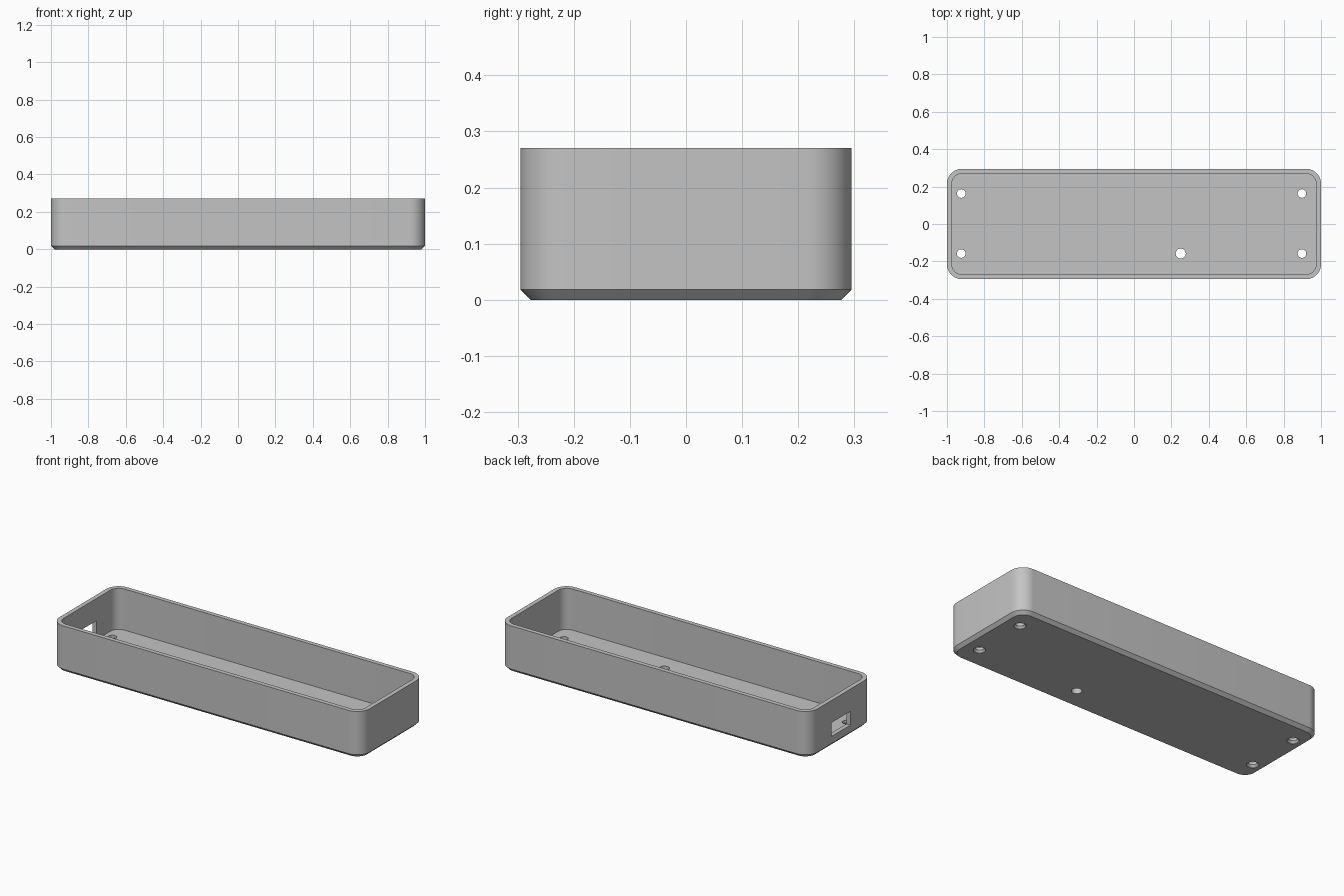
import bpy
import bmesh
from math import cos, sin, pi

if "Cube" in bpy.data.objects:
    bpy.data.objects.remove(bpy.data.objects["Cube"], do_unlink=True)

HALF_X, HALF_Y, HEIGHT = 1.0, 0.295, 0.27
WALL, FLOOR, CHAMFER, RADIUS = 0.026, 0.03, 0.018, 0.08

grey = bpy.data.materials.new("grey plastic")
grey.use_nodes = True
colour = (0.55, 0.55, 0.55, 1)
grey.diffuse_color = colour
grey.node_tree.nodes["Principled BSDF"].inputs["Base Color"].default_value = colour


def rounded_rect(inset, z, steps=12):
    """Ring of points around the case outline, moved inwards by inset."""
    r = RADIUS - inset
    cx, cy = HALF_X - RADIUS, HALF_Y - RADIUS
    ring = []
    for q, (sx, sy) in enumerate([(1, 1), (-1, 1), (-1, -1), (1, -1)]):
        for i in range(steps + 1):
            a = (q + i / steps) * pi / 2
            ring.append((sx * cx + r * cos(a), sy * cy + r * sin(a), z))
    return ring


def circle(x, y, r, z, sides=32):
    return [(x + r * cos(2 * pi * i / sides), y + r * sin(2 * pi * i / sides), z)
            for i in range(sides)]


def loft(name, rings):
    """Closed solid through a list of rings, capped at both ends."""
    bm = bmesh.new()
    loops = [[bm.verts.new(p) for p in ring] for ring in rings]
    n = len(loops[0])
    for low, high in zip(loops, loops[1:]):
        for i in range(n):
            j = (i + 1) % n
            bm.faces.new((low[i], low[j], high[j], high[i]))
    bm.faces.new(loops[0][::-1])
    bm.faces.new(loops[-1])
    bmesh.ops.recalc_face_normals(bm, faces=bm.faces)
    mesh = bpy.data.meshes.new(name)
    bm.to_mesh(mesh)
    bm.free()
    mesh.materials.append(grey)
    obj = bpy.data.objects.new(name, mesh)
    bpy.context.collection.objects.link(obj)
    return obj


# Open tray: chamfered base, outer wall, rim, inner wall and floor
case = loft("case_tray", [
    rounded_rect(CHAMFER, 0),
    rounded_rect(0, CHAMFER),
    rounded_rect(0, HEIGHT),
    rounded_rect(WALL, HEIGHT),
    rounded_rect(WALL, FLOOR),
])

cutters = []

# Countersunk screw holes near the corners
for x in (-0.924, 0.898):
    for y in (-0.158, 0.163):
        profile = [(0.032, -0.02), (0.032, 0.003), (0.023, 0.014), (0.023, 0.08)]
        cutters.append(loft("screw_hole", [circle(x, y, r, z) for r, z in profile]))

# Plain hole in the floor
cutters.append(loft("floor_hole", [circle(0.25, -0.158, 0.027, z) for z in (-0.02, 0.08)]))

# Rectangular port through the end wall
corners = [(-1.05, -0.086), (-0.95, -0.086), (-0.95, 0.086), (-1.05, 0.086)]
cutters.append(loft("port_opening", [[(x, y, z) for x, y in corners] for z in (0.06, 0.14)]))

bpy.ops.object.select_all(action="DESELECT")
bpy.context.view_layer.objects.active = case
case.select_set(True)
for cutter in cutters:
    cutter.hide_render = True
    cut = case.modifiers.new(cutter.name, "BOOLEAN")
    cut.operation = "DIFFERENCE"
    cut.solver = "EXACT"
    cut.object = cutter
    bpy.ops.object.modifier_apply(modifier=cut.name)
for cutter in cutters:
    bpy.data.objects.remove(cutter, do_unlink=True)

bpy.ops.object.shade_smooth_by_angle(angle=pi / 6)
